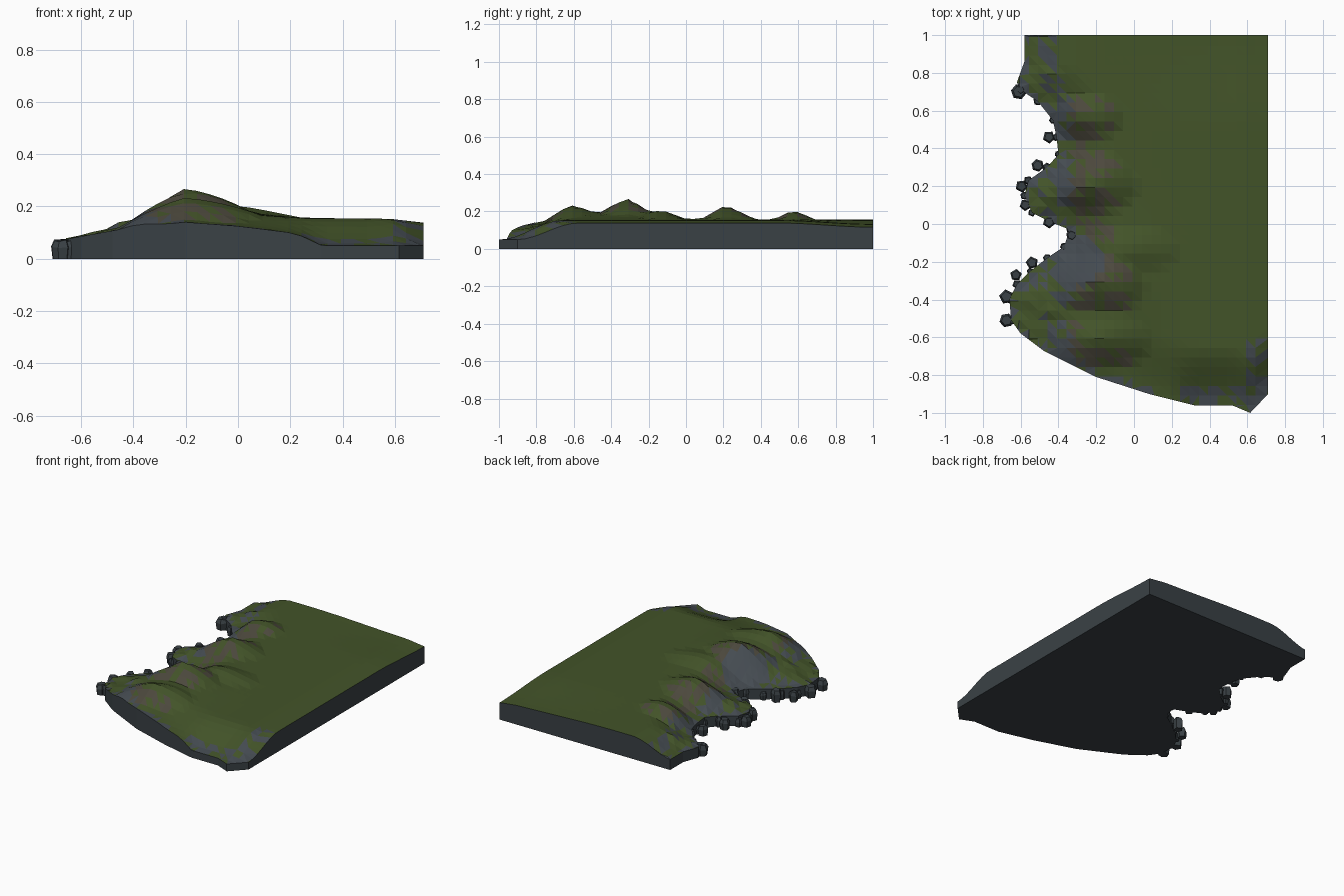
import bpy, bmesh, math, random
from mathutils import Vector

if "Cube" in bpy.data.objects:
    bpy.data.objects.remove(bpy.data.objects["Cube"])

random.seed(4)

# coast outlines (x, y)
west = [(-.60, -.58), (-.65, -.51), (-.66, -.40), (-.62, -.32), (-.55, -.25), (-.46, -.18),
        (-.37, -.12), (-.34, -.03), (-.44, .01), (-.54, .06), (-.58, .15), (-.56, .23),
        (-.46, .30), (-.40, .37), (-.41, .46), (-.43, .55), (-.51, .65), (-.60, .71),
        (-.62, .75), (-.58, .86), (-.58, 1)]
south = [(.71, -.90), (.615, -1), (.52, -.96), (.32, -.96), (.08, -.90), (-.20, -.81), (-.48, -.67)]
outline = [(.71, 1)] + south + west

# front rim heights by x, and peaks (x, y, top height, west/east/side reach)
rim = [(-.66, .075), (-.4, .122), (-.2, .14), (0, .125), (.2, .10), (.25, .085), (.32, .05), (.71, .05)]
peaks = [(-.21, -.62, .235, .26, .30, .15), (-.21, -.31, .268, .24, .27, .17),
         (-.01, -.13, .208, .28, .26, .12), (-.22, .22, .232, .22, .24, .16),
         (-.30, .57, .192, .13, .25, .12)]


def interp(pts, x):
    if x <= pts[0][0]:
        return pts[0][1]
    for (a, u), (b, v) in zip(pts, pts[1:]):
        if x <= b:
            return u + (v - u) * (x - a) / (b - a)
    return pts[-1][1]


def smooth(t):
    t = max(0, min(1, t))
    return t * t * (3 - 2 * t)


def coast_distance(x, y):
    best = 9
    p = Vector((x, y))
    for a, b in zip(west, west[1:]):
        a, b = Vector(a), Vector(b)
        t = max(0, min(1, (p - a).dot(b - a) / (b - a).length_squared))
        best = min(best, (p - a - t * (b - a)).length)
    return best


def base(x, y):
    inland = interp([(.1, .157), (.58, .153), (.71, .138)], x)
    inland += .03 * math.exp(-((x + .08) / .2) ** 2 - ((y + .4) / .3) ** 2)
    inland -= .022 * smooth((y - .5) / .5) * smooth((x + .2) / .9)
    d = coast_distance(x, y)
    h = .07 + (inland - .07) * smooth((d + .02) / .30)
    edge = interp(rim, x)
    front = y - interp(sorted(south + west[:1]), x)
    return edge + (h - edge) * smooth(front / .32)


def height(x, y):
    h = ground = base(x, y)
    for px, py, top, w, e, s in peaks:
        r = math.hypot((x - px) / (w if x < px else e), (y - py) / s)
        k = max(0, 1 - r)
        h = max(h, ground + (top - base(px, py)) * k ** .9)
    return h


def material(name, col):
    m = bpy.data.materials.new(name)
    m.diffuse_color = (*col, 1)
    m.use_nodes = True
    m.node_tree.nodes["Principled BSDF"].inputs["Base Color"].default_value = m.diffuse_color
    return m


grass = material("grass", (.056, .088, .022))
slate = material("slate", (.058, .070, .082))
earth = material("earth", (.072, .065, .046))
cliff = material("cliff", (.042, .053, .060))


def finish(bm, name, mats):
    bmesh.ops.recalc_face_normals(bm, faces=bm.faces)
    me = bpy.data.meshes.new(name)
    bm.to_mesh(me)
    bm.free()
    for m in mats:
        me.materials.append(m)
    ob = bpy.data.objects.new(name, me)
    bpy.context.collection.objects.link(ob)
    return ob


# land slab: outline cut into a grid, raised, then walled and closed below
bm = bmesh.new()
bm.faces.new([bm.verts.new((x, y, 0)) for x, y in outline])
step = .05
for axis, lo, hi in ((0, -.7, .7), (1, -1, 1)):
    for i in range(1, int((hi - lo) / step) + 1):
        co, no = [0, 0, 0], [0, 0, 0]
        co[axis], no[axis] = lo + i * step - .007, 1
        bmesh.ops.bisect_plane(bm, geom=bm.verts[:] + bm.edges[:] + bm.faces[:],
                               dist=1e-5, plane_co=co, plane_no=no)
bmesh.ops.triangulate(bm, faces=bm.faces)
bmesh.ops.recalc_face_normals(bm, faces=bm.faces)
for v in bm.verts:
    x, y = v.co.xy
    v.co.z = height(x, y)
    if x < -.42 and not v.is_boundary:
        v.co.z += random.uniform(-.006, .008)
bm.normal_update()

# grass, with stone and earth on steep faces and along the rim
for f in bm.faces:
    c = f.calc_center_median()
    steep = math.sqrt(max(0, 1 - f.normal.z ** 2)) / max(.05, abs(f.normal.z))
    d = coast_distance(c.x, c.y)
    cove = math.hypot((c.x + .30) / .14, (c.y + .20) / .13) < 1
    corner = (c.y < -.87 and .25 < c.x < .62) or (c.x > .6 and c.y < -.6)
    rimmed = d < .03 or (c.x < .1 and c.y - interp(sorted(south), c.x) < .035)
    if cove:
        f.material_index = 1
    elif (rimmed and random.random() < .75) or (corner and random.random() < .6):
        f.material_index = 1
    elif steep > .42 and c.x < 0 and random.random() < .8:
        f.material_index = 2 if c.x > -.33 else 1

rim_edges = [e for e in bm.edges if e.is_boundary]
new = bmesh.ops.extrude_edge_only(bm, edges=rim_edges)["geom"]
for g in new:
    if isinstance(g, bmesh.types.BMVert):
        g.co.z = 0
    elif isinstance(g, bmesh.types.BMFace):
        g.material_index = 3
low = [g for g in new if isinstance(g, bmesh.types.BMEdge) and g.is_boundary]
for f in bmesh.ops.holes_fill(bm, edges=low, sides=0)["faces"]:
    f.material_index = 3
finish(bm, "land", [grass, slate, earth, cliff])


# sea rocks: tapered, turned blocks along the west coast
def add_rock(bm, x, y, r, h):
    turn = random.uniform(0, 6.28)
    sides = random.choice((5, 6))
    rings = []
    for z, k in ((0, .85), (h * .65, 1), (h, .7)):
        rings.append([bm.verts.new((x + r * k * math.cos(turn + i * math.tau / sides),
                                    y + r * k * math.sin(turn + i * math.tau / sides),
                                    z + (random.uniform(-.005, .005) if z else 0)))
                      for i in range(sides)])
    for a, b in zip(rings, rings[1:]):
        for i in range(sides):
            j = (i + 1) % sides
            bm.faces.new((a[i], a[j], b[j], b[i]))
    bm.faces.new(rings[0])
    bm.faces.new(rings[-1])


rocks = [(-.61, .70, .042), (-.45, .46, .034), (-.51, .31, .034), (-.595, .20, .034),
         (-.575, .10, .032), (-.45, .01, .034), (-.54, -.205, .034), (-.625, -.27, .032),
         (-.675, -.385, .04), (-.675, -.51, .038), (-.33, -.06, .03)]
bm = bmesh.new()
for x, y, r in rocks:
    add_rock(bm, x, y, r, random.uniform(.065, .085))
for x, y in west[1:18]:
    add_rock(bm, x, y, random.uniform(.018, .026), random.uniform(.05, .075))
finish(bm, "sea_rocks", [cliff])
